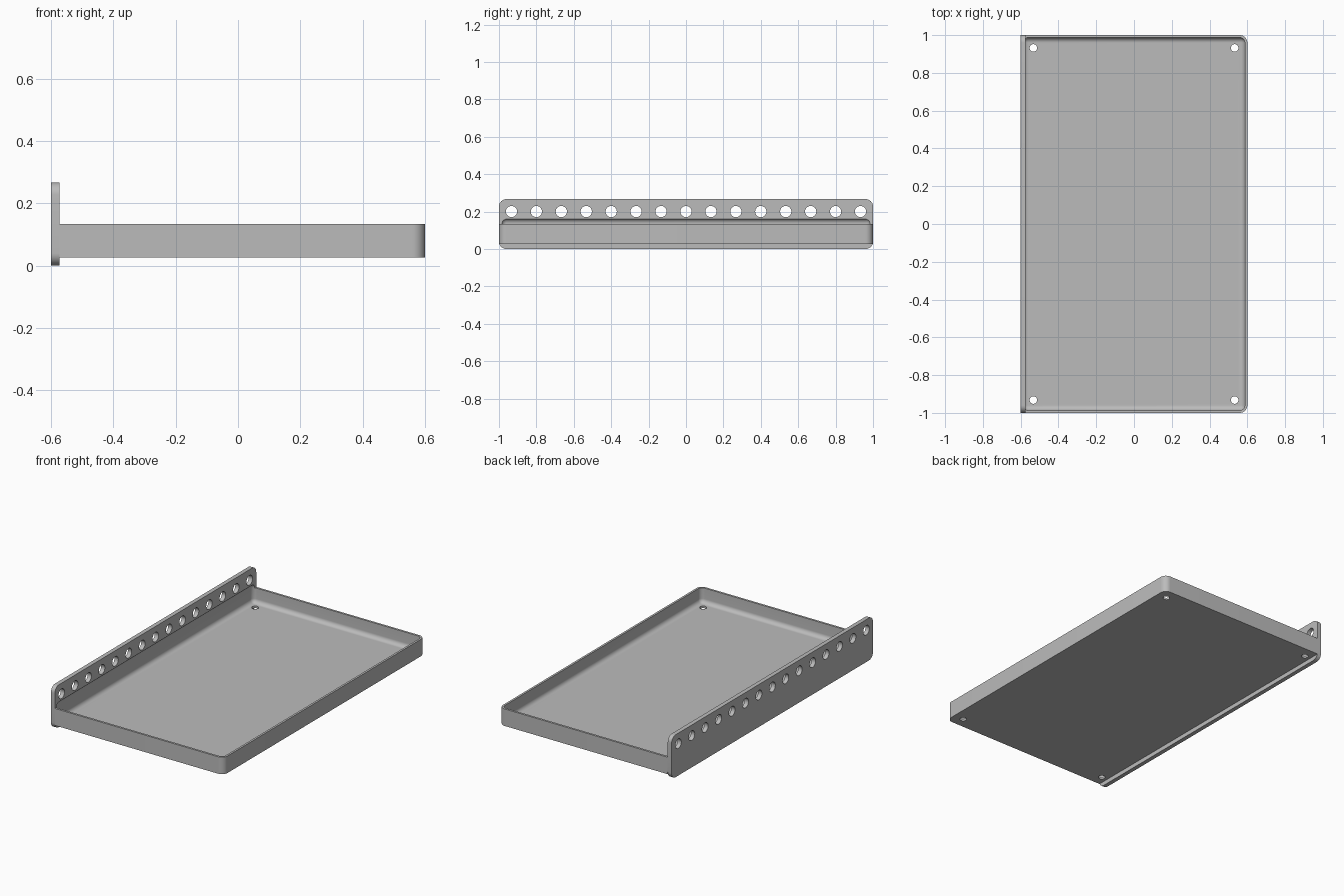
import bpy
import bmesh
import math
from mathutils import Matrix, Vector

if "Cube" in bpy.data.objects:
    bpy.data.objects.remove(bpy.data.objects["Cube"], do_unlink=True)

WALL = 0.0133
PLATE_X = -0.5733      # inner face of the mounting plate
TRAY_BOTTOM, TRAY_TOP = 0.0267, 0.1333

grey = bpy.data.materials.new("plain grey")
grey.use_nodes = True
colour = (0.5, 0.5, 0.5, 1)
grey.diffuse_color = colour
grey.node_tree.nodes["Principled BSDF"].inputs["Base Color"].default_value = colour


def finish(name, bm):
    mesh = bpy.data.meshes.new(name)
    bmesh.ops.recalc_face_normals(bm, faces=bm.faces)
    bm.to_mesh(mesh)
    bm.free()
    mesh.materials.append(grey)
    obj = bpy.data.objects.new(name, mesh)
    bpy.context.collection.objects.link(obj)
    return obj


def rounded_box(name, low, high, radius, choose, segments=10):
    """Box between two corners; edges picked by choose(direction, midpoint) are rounded."""
    low, high = Vector(low), Vector(high)
    bm = bmesh.new()
    bmesh.ops.create_cube(bm, size=1)
    for v in bm.verts:
        v.co = (low + high) / 2 + v.co * (high - low)
    edges = []
    for e in bm.edges:
        a, b = e.verts
        if choose((b.co - a.co).normalized(), (a.co + b.co) / 2):
            edges.append(e)
    bmesh.ops.bevel(bm, geom=edges, offset=radius, segments=segments,
                    profile=0.5, affect='EDGES', clamp_overlap=True)
    return finish(name, bm)


def hole_cutter(name, centres, radius, axis):
    """Row of separate cylinders along the given axis."""
    turn = Vector((0, 0, 1)).rotation_difference(Vector(axis)).to_matrix().to_4x4()
    bm = bmesh.new()
    for c in centres:
        bmesh.ops.create_cone(bm, cap_ends=True, segments=32, radius1=radius,
                              radius2=radius, depth=0.08,
                              matrix=Matrix.Translation(c) @ turn)
    return finish(name, bm)


def cut(obj, cutter):
    mod = obj.modifiers.new("cut", 'BOOLEAN')
    mod.operation = 'DIFFERENCE'
    mod.solver = 'EXACT'
    mod.object = cutter
    activate(obj)
    bpy.ops.object.modifier_apply(modifier=mod.name)


def activate(obj):
    bpy.ops.object.select_all(action='DESELECT')
    obj.select_set(True)
    bpy.context.view_layer.objects.active = obj


# Main solids
tray = rounded_box("tray", (PLATE_X, -1, TRAY_BOTTOM), (0.6, 1, TRAY_TOP), 0.04,
                   lambda d, m: abs(d.z) > 0.9 and m.x > 0)
plate = rounded_box("mounting_plate", (-0.6, -1, 0), (PLATE_X, 1, 0.2667), 0.04,
                    lambda d, m: abs(d.x) > 0.9)

# Rounded hollow, which also bites a shallow recess into the plate
hollow = rounded_box("hollow_cutter", (-0.6 + WALL, -1 + WALL, TRAY_BOTTOM + WALL),
                     (0.6 - WALL, 1 - WALL, 0.163), 0.0267, lambda d, m: True)

# Row of plate holes and four floor holes
plate_holes = hole_cutter("plate_hole_cutter",
                          [Vector((-0.587, i * 0.1333, 0.2)) for i in range(-7, 8)],
                          0.03, (1, 0, 0))
floor_holes = hole_cutter("floor_hole_cutter",
                          [Vector((x, y, 0.033)) for x in (-0.533, 0.533)
                           for y in (-0.932, 0.932)],
                          0.02, (0, 0, 1))

for obj, cutters in ((tray, (hollow, floor_holes)), (plate, (hollow, plate_holes))):
    for cutter in cutters:
        cut(obj, cutter)
    activate(obj)
    bpy.ops.object.shade_smooth_by_angle(angle=math.radians(30))

for cutter in (hollow, plate_holes, floor_holes):
    bpy.data.objects.remove(cutter, do_unlink=True)
